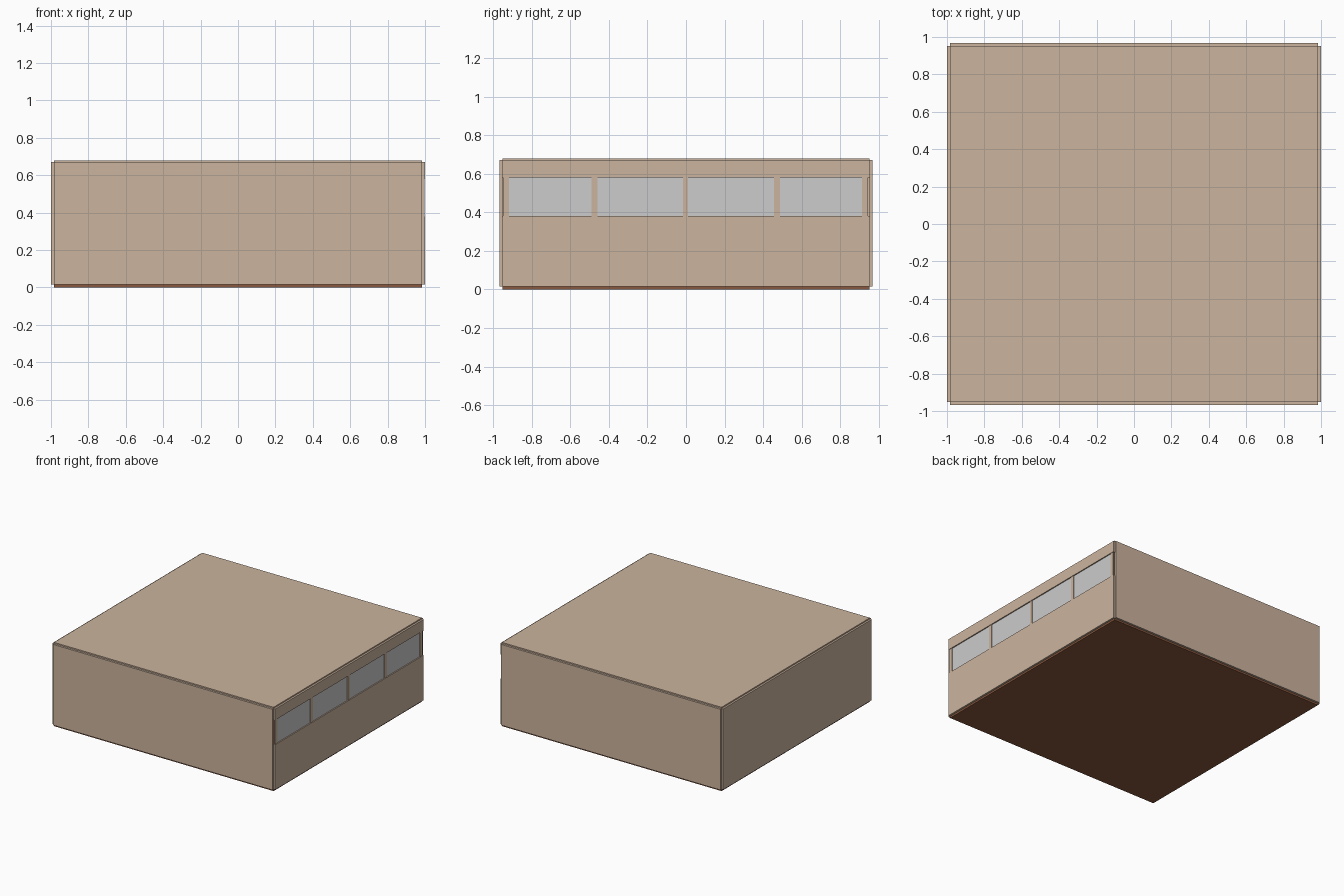
import bpy

if "Cube" in bpy.data.objects:
    bpy.data.objects.remove(bpy.data.objects["Cube"])


def lin(c):
    c /= 255
    return c / 12.92 if c <= 0.04045 else ((c + 0.055) / 1.055) ** 2.4


def material(name, rgb):
    m = bpy.data.materials.new(name)
    m.diffuse_color = (*[lin(c) for c in rgb], 1)
    m.use_nodes = True
    m.node_tree.nodes["Principled BSDF"].inputs["Base Color"].default_value = m.diffuse_color
    return m


TAN = material("tan_wall", (204, 180, 158))
BROWN = material("brown_floor", (137, 89, 62))
GREY = material("grey_glass", (204, 204, 204))


def box(name, x, y, z, mat):
    """Box from (min, max) ranges on each axis."""
    bpy.ops.mesh.primitive_cube_add(size=1)
    o = bpy.context.object
    o.name = name
    for v in o.data.vertices:
        v.co = [r[0] if c < 0 else r[1] for c, r in zip(v.co, (x, y, z))]
    o.data.materials.append(mat)
    return o


IX, IY = 0.985, 0.951      # inner half sizes
OX, OY = 1.0, 0.967        # outer half sizes
Z0, Z1, TOP = 0.015, 0.67, 0.68
SILL, HEAD = 0.38, 0.58    # window band

# floor and ceiling slabs
box("floor", (-IX, IX), (-IY, IY), (0, Z0), BROWN)
box("ceiling", (-IX, IX), (-IY, IY), (Z1 - 0.005, TOP), TAN)

# solid walls
box("front_wall", (-IX, IX), (-OY, -IY), (Z0, Z1), TAN)
box("back_wall", (-IX, IX), (IY, OY), (Z0, Z1), TAN)
box("left_wall", (-OX, -IX), (-0.953, 0.953), (Z0, Z1), TAN)

# right wall: panels below and above the window band
box("right_lower_wall", (IX, OX), (-0.953, 0.953), (Z0, SILL), TAN)
box("right_header", (IX, OX), (-0.953, 0.953), (HEAD, Z1), TAN)

# window posts and recessed panes
posts = [(-0.948, -0.917), (-0.49, -0.46), (-0.015, 0.011),
         (0.457, 0.487), (0.913, 0.944)]
for i, p in enumerate(posts):
    box(f"window_post_{i + 1}", (IX, 0.996), p, (SILL, HEAD), TAN)
for i in range(4):
    box(f"window_pane_{i + 1}", (IX, 0.991),
        (posts[i][1], posts[i + 1][0]), (SILL, HEAD), GREY)
